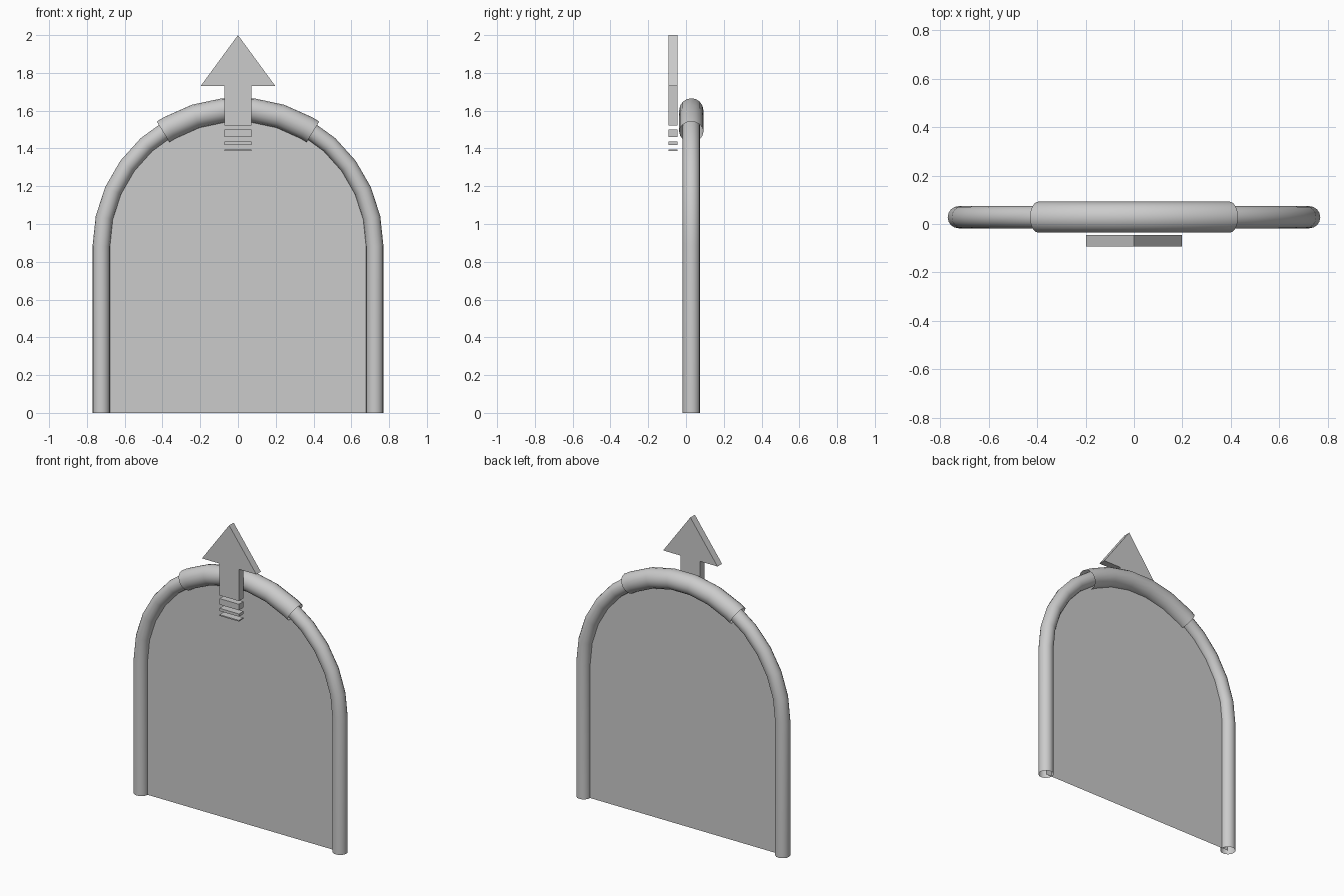
import bpy, bmesh, math

if "Cube" in bpy.data.objects:
    bpy.data.objects.remove(bpy.data.objects["Cube"])

Y = 0.028          # depth of the frame's centre plane
R = 0.724          # arch radius
ZC = 0.882         # arch centre height


def arch(deg):
    # point on the arch, angle measured from the top
    a = math.radians(deg)
    return (R * math.sin(a), Y, ZC + R * math.cos(a))


def tube(name, points, radius):
    # open-ended round tube swept along a path
    cu = bpy.data.curves.new(name, 'CURVE')
    cu.dimensions = '3D'
    cu.bevel_depth = radius
    cu.bevel_resolution = 6
    cu.use_fill_caps = False
    sp = cu.splines.new('POLY')
    sp.points.add(len(points) - 1)
    for p, co in zip(sp.points, points):
        p.co = (*co, 1)
    ob = bpy.data.objects.new(name, cu)
    bpy.context.collection.objects.link(ob)
    bpy.ops.object.select_all(action='DESELECT')
    ob.select_set(True)
    bpy.context.view_layer.objects.active = ob
    bpy.ops.object.convert(target='MESH')
    bpy.ops.object.shade_smooth_by_angle(angle=math.radians(35))
    return bpy.context.object


def plate(name, outline, y0, y1=None):
    # flat outline in x-z, given thickness when y1 is set
    bm = bmesh.new()
    face = bm.faces.new([bm.verts.new((x, y0, z)) for x, z in outline])
    if y1 is not None:
        ext = bmesh.ops.extrude_face_region(bm, geom=[face], use_keep_orig=True)
        verts = [g for g in ext['geom'] if isinstance(g, bmesh.types.BMVert)]
        bmesh.ops.translate(bm, verts=verts, vec=(0, y1 - y0, 0))
        bmesh.ops.recalc_face_normals(bm, faces=bm.faces)
    me = bpy.data.meshes.new(name)
    bm.to_mesh(me)
    bm.free()
    ob = bpy.data.objects.new(name, me)
    bpy.context.collection.objects.link(ob)
    return ob


# Arched tubular frame
path = [(-R, Y, 0)] + [arch(-90 + 12 * i) for i in range(16)] + [(R, Y, 0)]
tube("arched_frame", path, 0.046)

# Thicker sleeve around the top of the arch
tube("top_sleeve", [arch(d) for d in (-33.2, -30, -18, -6, 6, 18, 30, 33.2)], 0.064)

# Thin panel filling the frame
plate("infill_panel", [(x, z) for x, _, z in path], Y)

# Arrow in front of the sleeve, with a fading tail of bars
F, B = -0.092, -0.045
plate("arrow", [(0, 2.0), (-0.198, 1.73), (-0.071, 1.73), (-0.071, 1.521),
                (0.071, 1.521), (0.071, 1.73), (0.198, 1.73)], F, B)
for i, (lo, hi) in enumerate([(1.46, 1.50), (1.418, 1.436), (1.386, 1.394)]):
    plate(f"arrow_tail_bar_{i + 1}",
          [(-0.071, lo), (0.071, lo), (0.071, hi), (-0.071, hi)], F, B)
